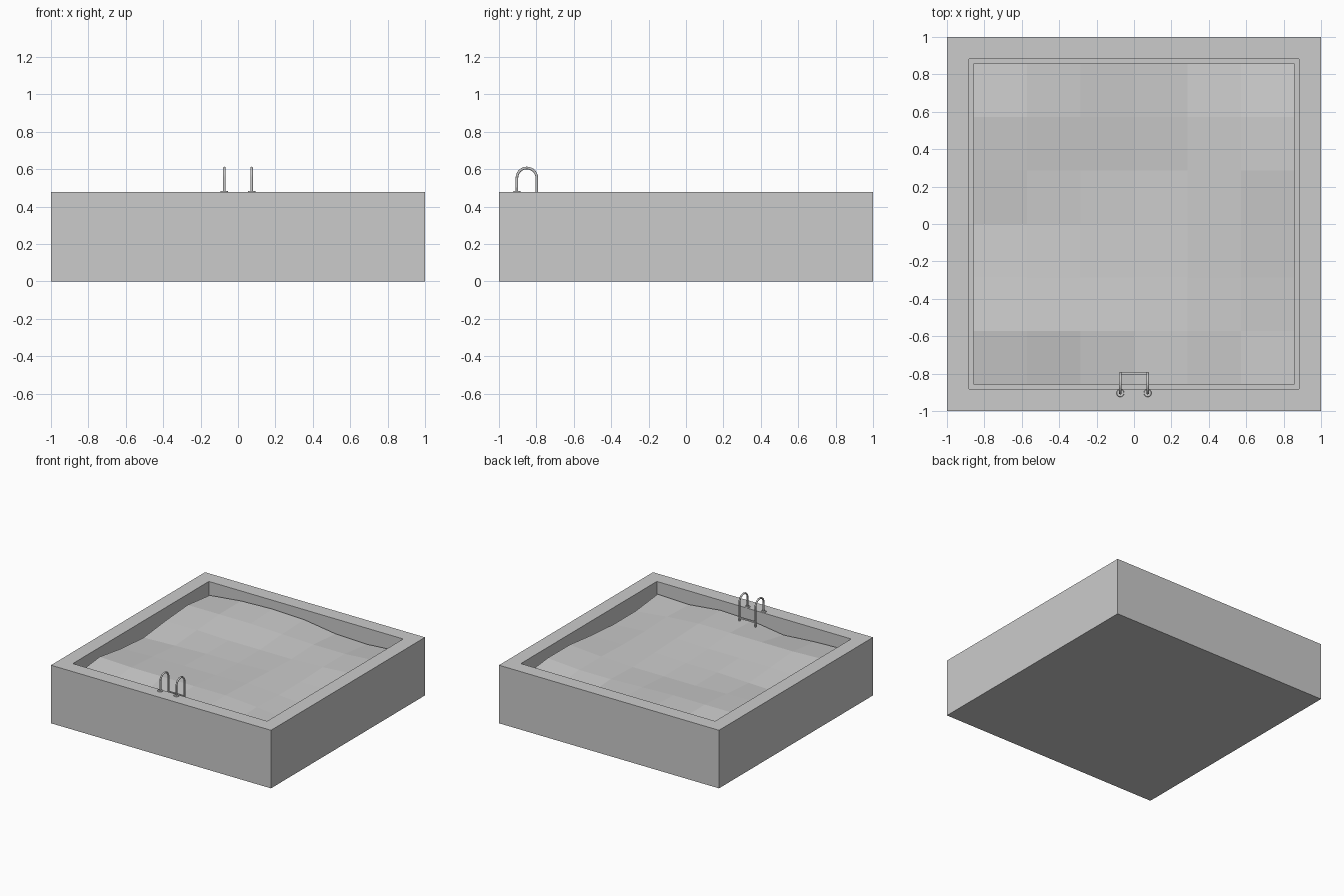
import bpy, bmesh, math
from mathutils import Vector

if "Cube" in bpy.data.objects:
    bpy.data.objects.remove(bpy.data.objects["Cube"], do_unlink=True)


def make_material(name, value):
    mat = bpy.data.materials.new(name)
    mat.use_nodes = True
    colour = (value, value, value, 1)
    mat.diffuse_color = colour
    mat.node_tree.nodes["Principled BSDF"].inputs["Base Color"].default_value = colour
    return mat


GREY = make_material("light grey", 0.6)
DECK, INNER, RAIL_X = 0.477, 0.835, 0.073


def finish(name, bm):
    mesh = bpy.data.meshes.new(name)
    bmesh.ops.recalc_face_normals(bm, faces=bm.faces)
    bm.to_mesh(mesh)
    bm.free()
    mesh.materials.append(GREY)
    obj = bpy.data.objects.new(name, mesh)
    bpy.context.collection.objects.link(obj)
    return obj


def smooth(obj):
    bpy.ops.object.select_all(action="DESELECT")
    obj.select_set(True)
    bpy.context.view_layer.objects.active = obj
    bpy.ops.object.shade_smooth_by_angle(angle=math.radians(40))


# Basin: a block whose top is inset and pushed down
bm = bmesh.new()
bmesh.ops.create_cube(bm, size=1)
bmesh.ops.scale(bm, vec=(2, 2, DECK), verts=bm.verts)
bmesh.ops.translate(bm, vec=(0, 0, DECK / 2), verts=bm.verts)
top = max(bm.faces, key=lambda f: f.calc_center_median().z)
bmesh.ops.inset_region(bm, faces=[top], thickness=1 - INNER)
floor = bmesh.ops.extrude_discrete_faces(bm, faces=[top])["faces"][0]
bmesh.ops.translate(bm, vec=(0, 0, 0.06 - DECK), verts=floor.verts)
finish("pool_basin", bm)

# Water: coarse faceted grid, wave heights in hundredths from back to front
WAVES = ["38 41 42 41 37 36 38",
         "41 41 41 40 39 39 41",
         "39 39 38 38 38 39 41",
         "36 37 38 38 39 38 38",
         "38 39 39 39 40 38 36",
         "42 41 41 41 41 39 36",
         "39 38 36 40 41 38 39"]
heights = [[int(n) / 100 for n in row.split()] for row in WAVES]
SIZE = 6 / 7
bm = bmesh.new()
bmesh.ops.create_grid(bm, x_segments=6, y_segments=6, size=SIZE)
for v in bm.verts:
    col = round((v.co.x + SIZE) / SIZE * 3)
    row = round((SIZE - v.co.y) / SIZE * 3)
    v.co.z = heights[row][col]
finish("water_surface", bm)


# Ladder rails: round tubes arching from the deck into the water
def tube(name, points, radius, sides=12):
    bm = bmesh.new()
    rings = []
    for i, p in enumerate(points):
        along = (points[min(i + 1, len(points) - 1)] - points[max(i - 1, 0)]).normalized()
        side = Vector((1, 0, 0))
        out = along.cross(side)
        angles = [math.tau * k / sides for k in range(sides)]
        rings.append([bm.verts.new(p + radius * (math.cos(a) * side + math.sin(a) * out))
                      for a in angles])
    for a, b in zip(rings, rings[1:]):
        for k in range(sides):
            n = (k + 1) % sides
            bm.faces.new((a[k], a[n], b[n], b[k]))
    bm.faces.new(rings[0])
    bm.faces.new(rings[-1])
    smooth(finish(name, bm))


ARCH_Y, ARCH_Z, ARCH_R = -0.851, 0.553, 0.053
for label, x in (("left", RAIL_X), ("right", -RAIL_X)):
    path = [Vector((x, ARCH_Y - ARCH_R, DECK))]
    for i in range(17):
        a = math.pi * (1 - i / 16)
        path.append(Vector((x, ARCH_Y + ARCH_R * math.cos(a), ARCH_Z + ARCH_R * math.sin(a))))
    path.append(Vector((x, ARCH_Y + ARCH_R, 0.2)))
    tube(label + "_ladder_rail", path, 0.007)

    # Round foot plate on the deck
    bm = bmesh.new()
    bmesh.ops.create_cone(bm, cap_ends=True, segments=16, radius1=0.021, radius2=0.019, depth=0.006)
    bmesh.ops.translate(bm, vec=(x, ARCH_Y - ARCH_R, DECK + 0.003), verts=bm.verts)
    smooth(finish(label + "_rail_foot", bm))

# Ladder steps
for i in range(3):
    bm = bmesh.new()
    bmesh.ops.create_cube(bm, size=1)
    bmesh.ops.scale(bm, vec=(2 * RAIL_X, 0.012, 0.012), verts=bm.verts)
    bmesh.ops.translate(bm, vec=(0, ARCH_Y + ARCH_R, 0.43 - 0.09 * i), verts=bm.verts)
    finish("ladder_step_" + str(i + 1), bm)
